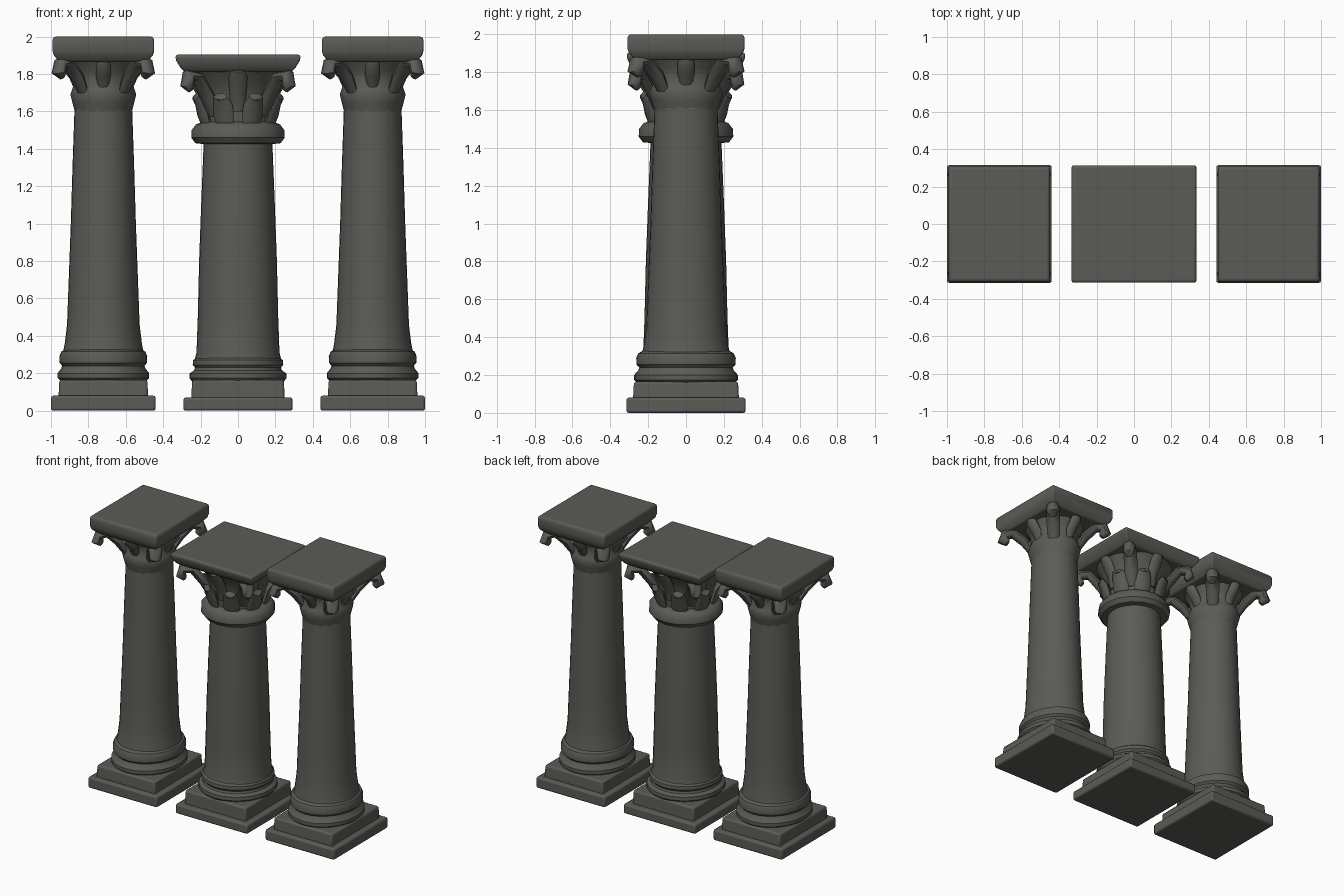
import bpy, math
from mathutils import Matrix, Vector

if "Cube" in bpy.data.objects:
    bpy.data.objects.remove(bpy.data.objects["Cube"])

stone = bpy.data.materials.new("dark_stone")
stone.use_nodes = True
COLOUR = (0.105, 0.105, 0.093, 1)
stone.diffuse_color = COLOUR
stone.node_tree.nodes["Principled BSDF"].inputs["Base Color"].default_value = COLOUR


def loft(name, rings, x, angle=35, bevel=0):
    """Skin a list of equal-length rings and cap both ends."""
    n = len(rings[0])
    verts = [p for ring in rings for p in ring]
    faces = [(a * n + i, a * n + (i + 1) % n, (a + 1) * n + (i + 1) % n, (a + 1) * n + i)
             for a in range(len(rings) - 1) for i in range(n)]
    faces += [tuple(reversed(range(n))), tuple(range(len(verts) - n, len(verts)))]
    mesh = bpy.data.meshes.new(name)
    mesh.from_pydata(verts, [], faces)
    mesh.materials.append(stone)
    mesh.shade_smooth()
    mesh.set_sharp_from_angle(angle=math.radians(angle))
    obj = bpy.data.objects.new(name, mesh)
    obj.location.x = x
    bpy.context.collection.objects.link(obj)
    if bevel:
        mod = obj.modifiers.new("soft_edges", "BEVEL")
        mod.width, mod.segments = bevel, 2
    return obj


def turned(name, profile, x, depth, sides=32):
    """Round part from (radius, height) pairs; depth stretches it along y."""
    rings = [[(r * math.cos(math.tau * i / sides), r * depth * math.sin(math.tau * i / sides), z)
              for i in range(sides)] for r, z in profile]
    return loft(name, rings, x)


def slab(name, levels, x, bevel=0.012):
    """Square part from (half width, half depth, height) levels."""
    rings = [[(-w, -d, z), (w, -d, z), (w, d, z), (-w, d, z)] for w, d, z in levels]
    return loft(name, rings, x, bevel=bevel)


def leaf(name, path, x, turn, depth, sides=8):
    """Curling leaf from (reach, height, half width, half thickness) stations."""
    spin = Matrix.Rotation(turn, 3, "Z")
    rings = []
    for k, (r, z, w, t) in enumerate(path):
        a, b = path[max(k - 1, 0)], path[min(k + 1, len(path) - 1)]
        along = Vector((b[0] - a[0], 0, b[1] - a[1])).normalized()
        out = Vector((along.z, 0, -along.x))
        ring = []
        for i in range(sides):
            q = math.tau * i / sides
            p = spin @ (Vector((r, 0, z)) + out * t * math.cos(q) + Vector((0, w * math.sin(q), 0)))
            ring.append((p.x, p.y * depth, p.z))
        rings.append(ring)
    return loft(name, rings, x, angle=50)


def around(name, path, x, depth, count, start):
    for k in range(count):
        leaf(f"{name}_{k + 1}", path, x, start + math.tau * k / count, depth)


# Outer columns
for side, x in (("left", 0.72), ("right", -0.72)):
    slab(f"{side}_base", [(.28, .315, 0), (.28, .315, .08)], x)
    slab(f"{side}_plinth", [(.24, .28, .07), (.235, .275, .165)], x)
    turned(f"{side}_base_mouldings",
           [(.23, .16), (.245, .175), (.245, .2), (.225, .225), (.22, .24), (.233, .255),
            (.235, .29), (.225, .315), (.2, .33)], x, 1.12)
    turned(f"{side}_shaft",
           [(.218, .3), (.206, .36), (.194, .46), (.187, .65), (.174, 1), (.165, 1.3), (.154, 1.62)],
           x, 1.08)
    turned(f"{side}_capital_bell",
           [(.153, 1.6), (.166, 1.65), (.176, 1.69), (.168, 1.715), (.152, 1.76), (.165, 1.82),
            (.21, 1.89)], x, 1.1, 16)
    around(f"{side}_corner_volute",
           [(.15, 1.7, .035, .02), (.2, 1.79, .045, .03), (.27, 1.86, .045, .03),
            (.325, 1.855, .042, .035), (.335, 1.81, .04, .04), (.31, 1.785, .02, .02)],
           x, 1.12, 4, math.pi / 4)
    around(f"{side}_face_leaf",
           [(.14, 1.72, .025, .015), (.16, 1.79, .04, .025), (.205, 1.85, .04, .03),
            (.215, 1.88, .03, .02)], x, 1.12, 4, 0)
    slab(f"{side}_abacus", [(.235, .27, 1.865), (.265, .3, 1.9), (.272, .31, 1.925), (.272, .31, 1.985), (.262, .3, 2)],
         x, .008)

# Middle column
slab("middle_base", [(.292, .312, 0), (.292, .312, .07)], 0)
slab("middle_plinth", [(.25, .27, .06), (.245, .265, .165)], 0)
turned("middle_base_mouldings",
       [(.245, .155), (.26, .175), (.258, .2), (.235, .215), (.23, .23), (.242, .245),
        (.24, .27), (.215, .29)], 0, 1.04)
turned("middle_shaft",
       [(.235, .26), (.222, .31), (.215, .5), (.208, .8), (.197, 1.1), (.183, 1.45)], 0, 1.02)
turned("middle_capital_collar",
       [(.18, 1.425), (.228, 1.43), (.25, 1.46), (.248, 1.5), (.225, 1.53), (.19, 1.545)], 0, 1, 16)
turned("middle_capital_bell",
       [(.185, 1.52), (.185, 1.62), (.2, 1.7), (.235, 1.77), (.28, 1.83)], 0, 1, 16)
around("middle_lower_leaf",
       [(.18, 1.52, .05, .02), (.2, 1.58, .06, .025), (.215, 1.64, .055, .025),
        (.245, 1.68, .04, .02), (.25, 1.66, .015, .012)], 0, 1, 8, math.pi / 8)
around("middle_upper_leaf",
       [(.18, 1.6, .035, .02), (.2, 1.7, .045, .025), (.245, 1.78, .05, .025),
        (.27, 1.82, .035, .02)], 0, 1, 4, 0)
around("middle_corner_volute",
       [(.18, 1.58, .04, .025), (.23, 1.68, .05, .03), (.31, 1.785, .045, .03),
        (.375, 1.79, .042, .035), (.385, 1.74, .038, .035), (.36, 1.715, .018, .018)],
       0, 1, 4, math.pi / 4)
slab("middle_abacus", [(.285, .265, 1.81), (.305, .29, 1.83), (.33, .31, 1.87), (.335, .314, 1.893), (.325, .305, 1.905)],
     0, .008)
